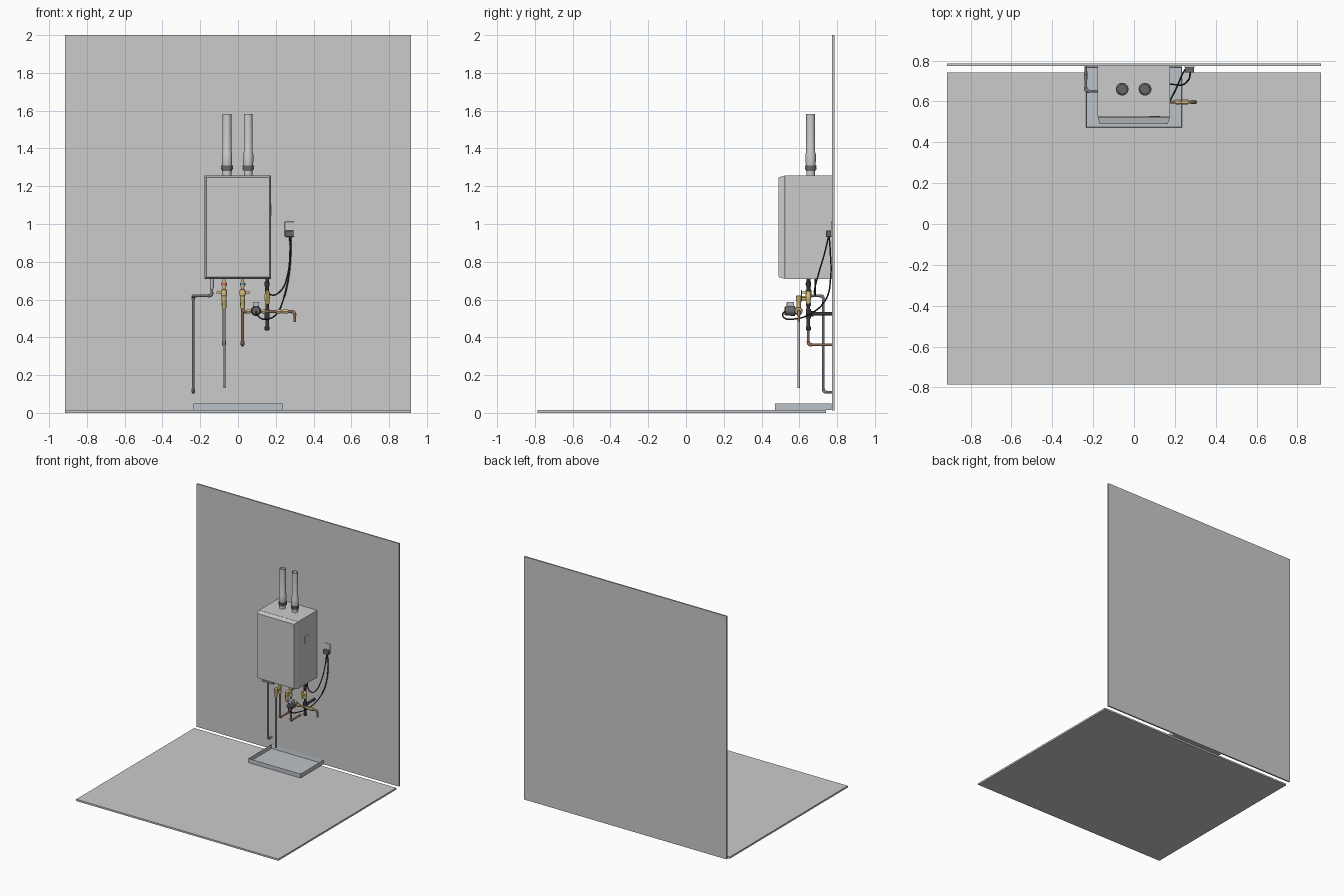
import bpy, bmesh, math
from mathutils import Vector

if "Cube" in bpy.data.objects:
    bpy.data.objects.remove(bpy.data.objects["Cube"])

def mat(name, rgb):
    m = bpy.data.materials.new(name)
    m.diffuse_color = (*rgb, 1)
    m.use_nodes = True
    m.node_tree.nodes["Principled BSDF"].inputs["Base Color"].default_value = m.diffuse_color
    return m

COPPER = mat("copper", (0.70, 0.42, 0.28))
BRASS = mat("brass", (0.68, 0.52, 0.22))
BLACK = mat("black", (0.04, 0.04, 0.045))
DARK = mat("dark_grey", (0.14, 0.14, 0.15))
RED = mat("red", (0.6, 0.06, 0.04))
BLUE = mat("blue", (0.06, 0.15, 0.5))
YELLOW = mat("yellow", (0.75, 0.6, 0.08))
WHITE = mat("white", (0.8, 0.8, 0.78))
STEEL = mat("steel", (0.5, 0.54, 0.58))

def smooth(o):
    bpy.ops.object.select_all(action='DESELECT')
    o.select_set(True)
    bpy.context.view_layer.objects.active = o
    bpy.ops.object.shade_smooth_by_angle(angle=math.radians(35))

def finish(name, bm, m=None):
    bmesh.ops.recalc_face_normals(bm, faces=bm.faces)
    me = bpy.data.meshes.new(name)
    bm.to_mesh(me)
    bm.free()
    o = bpy.data.objects.new(name, me)
    bpy.context.collection.objects.link(o)
    if m:
        me.materials.append(m)
    return o

def box_bm(lo, hi):
    bm = bmesh.new()
    bmesh.ops.create_cube(bm, size=1)
    for v in bm.verts:
        v.co = Vector([(a + b) / 2 + c * (b - a) for a, b, c in zip(lo, hi, v.co)])
    return bm

def box(name, lo, hi, m=None, bevel=0):
    bm = box_bm(lo, hi)
    if bevel:
        bmesh.ops.bevel(bm, geom=bm.edges[:], offset=bevel, segments=2, affect='EDGES', profile=0.5)
    return finish(name, bm, m)

def lathe(name, prof, loc, m=None, axis='Z', n=20, closed=False):
    """Revolve (radius, height) points about an axis through loc."""
    bm = bmesh.new()
    loc = Vector(loc)
    rings = []
    for r, h in prof:
        ring = []
        for i in range(n):
            a = 2 * math.pi * i / n
            u, v = r * math.cos(a), r * math.sin(a)
            p = {'X': (h, u, v), 'Y': (u, h, v), 'Z': (u, v, h)}[axis]
            ring.append(bm.verts.new(loc + Vector(p)))
        rings.append(ring)
    pairs = list(zip(rings, rings[1:])) + ([(rings[-1], rings[0])] if closed else [])
    for a, b in pairs:
        for i in range(n):
            j = (i + 1) % n
            bm.faces.new((a[i], a[j], b[j], b[i]))
    if not closed:
        bm.faces.new(rings[0])
        bm.faces.new(rings[-1])
    o = finish(name, bm, m)
    smooth(o)
    return o

def cyl(name, r, h0, h1, loc, m=None, axis='Z', n=20):
    return lathe(name, [(r, h0), (r, h1)], loc, m, axis, n)

def tube(name, pts, r, m=None, bend=0.016, soft=False):
    """Round pipe with filleted corners, or a soft cable through the points."""
    pts = [Vector(p) for p in pts]
    cu = bpy.data.curves.new(name, 'CURVE')
    cu.dimensions = '3D'
    cu.bevel_depth, cu.bevel_resolution, cu.use_fill_caps = r, 3, True
    if soft:
        s = cu.splines.new('BEZIER')
        s.bezier_points.add(len(pts) - 1)
        for b, p in zip(s.bezier_points, pts):
            b.co, b.handle_left_type, b.handle_right_type = p, 'AUTO', 'AUTO'
        s.resolution_u = 8
    else:
        path = [pts[0]]
        for a, p, b in zip(pts, pts[1:], pts[2:]):
            q0, q1 = p + (a - p).normalized() * bend, p + (b - p).normalized() * bend
            for k in range(6):
                t = k / 5
                path.append(q0 * (1 - t) ** 2 + p * 2 * t * (1 - t) + q1 * t * t)
        path.append(pts[-1])
        s = cu.splines.new('POLY')
        s.points.add(len(path) - 1)
        for sp, p in zip(s.points, path):
            sp.co = (*p, 1)
    o = bpy.data.objects.new(name, cu)
    bpy.context.collection.objects.link(o)
    if m:
        cu.materials.append(m)
    bpy.ops.object.select_all(action='DESELECT')
    o.select_set(True)
    bpy.context.view_layer.objects.active = o
    bpy.ops.object.convert(target='MESH')
    smooth(bpy.context.object)

def pipe(name, pts, r, m=None):
    """Pipe run with a thicker elbow fitting at every corner."""
    tube(name, pts, r, m)
    P = [Vector(p) for p in pts]
    for i, (a, p, b) in enumerate(zip(P, P[1:], P[2:])):
        tube(f"{name}_elbow_{i}", [p + (a - p).normalized() * 0.02, p,
                                   p + (b - p).normalized() * 0.02], r + 0.002, m)

# Room: floor slab and wall
box("floor", (-0.915, -0.785, 0), (0.915, 0.741, 0.014))
box("wall", (-0.915, 0.773, 0.012), (0.915, 0.785, 2))

# Open drip tray
bm = box_bm((-0.236, 0.472, 0.015), (0.236, 0.771, 0.05))
top = max(bm.faces, key=lambda f: f.calc_center_median().z)
bmesh.ops.inset_region(bm, faces=[top], thickness=0.006)
for v in top.verts:
    v.co.z = 0.02
finish("drip_tray", bm, STEEL)

# Cabinet with a tapered front door
box("cabinet", (-0.178, 0.527, 0.709), (0.176, 0.773, 1.257))
bm = box_bm((-0.178, 0.49, 0.709), (0.176, 0.525, 1.257))
front = min(bm.faces, key=lambda f: f.calc_center_median().y)
for v in front.verts:
    v.co.x -= math.copysign(0.01, v.co.x)
    v.co.z -= math.copysign(0.01, v.co.z - 1)
finish("cabinet_door", bm)
box("rating_plate", (0.176, 0.61, 1.045), (0.1775, 0.694, 1.103), WHITE)

# Twin vent pipes with rubber collars
for side, x in (("left", -0.058), ("right", 0.054)):
    c = (x, 0.66, 0)
    cyl(f"vent_stub_{side}", 0.023, 1.25, 1.29, c, n=32)
    lathe(f"vent_collar_{side}", [(0.026, 1.28), (0.026, 1.288), (0.031, 1.288), (0.031, 1.296),
          (0.028, 1.296), (0.028, 1.3), (0.031, 1.3), (0.031, 1.309), (0.026, 1.309)], c, DARK, n=32)
    lathe(f"vent_pipe_{side}", [(0.025, 1.305), (0.027, 1.33), (0.027, 1.37), (0.0235, 1.38), (0.0235, 1.582),
          (0.0205, 1.582), (0.0205, 1.305)], c, n=32, closed=True)

# Condensate drain to the wall
lathe("condensate_socket", [(0.01, 0.712), (0.01, 0.665), (0.008, 0.655)], (-0.138, 0.65, 0), STEEL)
pipe("condensate_pipe", [(-0.138, 0.65, 0.7), (-0.138, 0.65, 0.62), (-0.237, 0.65, 0.62),
     (-0.237, 0.727, 0.62), (-0.237, 0.727, 0.11), (-0.237, 0.774, 0.11)], 0.0065, STEEL)

# Hot and cold service valves, levers mirrored outward
Y = 0.648
for side, x, s, colour in (("hot", -0.074, -1, RED), ("cold", 0.024, 1, BLUE)):
    lathe(f"{side}_valve_body", [(0.009, 0.712), (0.009, 0.69), (0.013, 0.69), (0.013, 0.67), (0.009, 0.67),
          (0.009, 0.655), (0.015, 0.65), (0.017, 0.637), (0.015, 0.622), (0.01, 0.618), (0.01, 0.585),
          (0.013, 0.585), (0.013, 0.565), (0.009, 0.565)], (x, Y, 0), BRASS, n=12)
    cyl(f"{side}_valve_stem", 0.006, -0.024, 0.024, (x + s * 0.016, Y, 0.637), BRASS, 'X', 12)
    xs = sorted((x + s * 0.036, x + s * 0.04))
    box(f"{side}_valve_lever", (xs[0], Y - 0.035, 0.631), (xs[1], Y + 0.01, 0.643), BRASS, 0.001)
    cyl(f"{side}_marker_ring", 0.0145, 0.676, 0.684, (x, Y, 0), colour)
    cyl(f"{side}_valve_port", 0.01, -0.06, 0, (x, Y, 0.605), BRASS, 'Y', 12)
    pipe(f"{side}_water_pipe", [(x, Y, 0.58), (x, Y, 0.36), (x, 0.774, 0.36)], 0.0075, COPPER)

# Pressure relief discharge on the hot side
YF = 0.597
lathe("relief_valve_body", [(0.01, 0.55), (0.012, 0.555), (0.012, 0.59), (0.014, 0.593), (0.014, 0.618),
      (0.008, 0.622)], (-0.074, YF, 0), BRASS)
cyl("relief_pipe", 0.0065, 0.133, 0.57, (-0.074, YF, 0), STEEL)

# Cold side branch with elbow outlet
lathe("branch_drop_fitting", [(0.012, 0.555), (0.012, 0.59), (0.014, 0.593), (0.014, 0.618),
      (0.008, 0.622)], (0.024, YF, 0), BRASS)
pipe("branch_pipe", [(0.024, YF, 0.605), (0.024, YF, 0.536), (0.3, YF, 0.536), (0.3, YF, 0.482)], 0.0075, COPPER)
for i, (x, w) in enumerate(((0.055, 0.01), (0.135, 0.008), (0.215, 0.012), (0.25, 0.014))):
    cyl(f"branch_nut_{i}", 0.0125, -w, w, (x, YF, 0.536), BRASS, 'X', 6)

# Recirculation pump on the branch
pump = (0.095, YF, 0.54)
lathe("pump_body", [(0.018, -0.02), (0.021, -0.01), (0.021, 0.01), (0.018, 0.02)], pump, BRASS, 'X')
lathe("pump_motor", [(0.02, -0.075), (0.024, -0.07), (0.024, -0.045), (0.027, -0.045), (0.027, -0.02),
      (0.018, -0.02), (0.018, 0)], pump, DARK, 'Y', 24)
box("pump_control_box", (0.079, 0.533, 0.562), (0.111, 0.572, 0.587), STEEL, 0.003)

# Gas line with shutoff valve, tee and drip leg
g = (0.154, Y, 0)
lathe("gas_union", [(0.009, 0.712), (0.009, 0.695), (0.014, 0.692), (0.014, 0.675), (0.011, 0.67),
      (0.011, 0.645), (0.009, 0.64)], g, BLACK, n=12)
lathe("gas_valve_body", [(0.012, 0.642), (0.012, 0.63), (0.015, 0.622), (0.015, 0.605), (0.012, 0.595),
      (0.012, 0.58)], g, BRASS, n=12)
cyl("gas_valve_stem", 0.006, 0, 0.03, (0.154, Y - 0.035, 0.614), BRASS, 'Y', 12)
box("gas_valve_lever", (0.148, Y - 0.039, 0.59), (0.16, Y - 0.035, 0.65), YELLOW, 0.001)
lathe("gas_pipe", [(0.009, 0.585), (0.009, 0.55), (0.014, 0.55), (0.014, 0.5), (0.0095, 0.5), (0.0095, 0.458),
      (0.013, 0.458), (0.013, 0.44), (0.008, 0.436)], g, BLACK)
cyl("gas_branch_socket", 0.0135, 0, 0.028, (0.154, Y, 0.525), BLACK, 'Y')
cyl("gas_branch_pipe", 0.009, 0, 0.126, (0.154, Y, 0.525), BLACK, 'Y')

# Wall socket, plugs and cords
box("socket_plate", (0.247, 0.767, 0.935), (0.297, 0.774, 1.012), WHITE, 0.002)
box("socket_adapter", (0.249, 0.742, 0.932), (0.295, 0.768, 0.965), DARK, 0.003)
tube("heater_cord", [(0.275, 0.755, 0.935), (0.275, 0.735, 0.85), (0.262, 0.70, 0.73), (0.225, 0.68, 0.645),
     (0.18, 0.685, 0.624), (0.155, 0.685, 0.645), (0.15, 0.685, 0.712)], 0.004, BLACK, soft=True)
tube("pump_cord", [(0.279, 0.758, 0.935), (0.279, 0.764, 0.85), (0.268, 0.766, 0.72), (0.24, 0.74, 0.6),
     (0.205, 0.66, 0.525), (0.155, 0.57, 0.497), (0.115, 0.518, 0.505), (0.098, 0.512, 0.525),
     (0.095, 0.527, 0.54)], 0.004, BLACK, soft=True)
